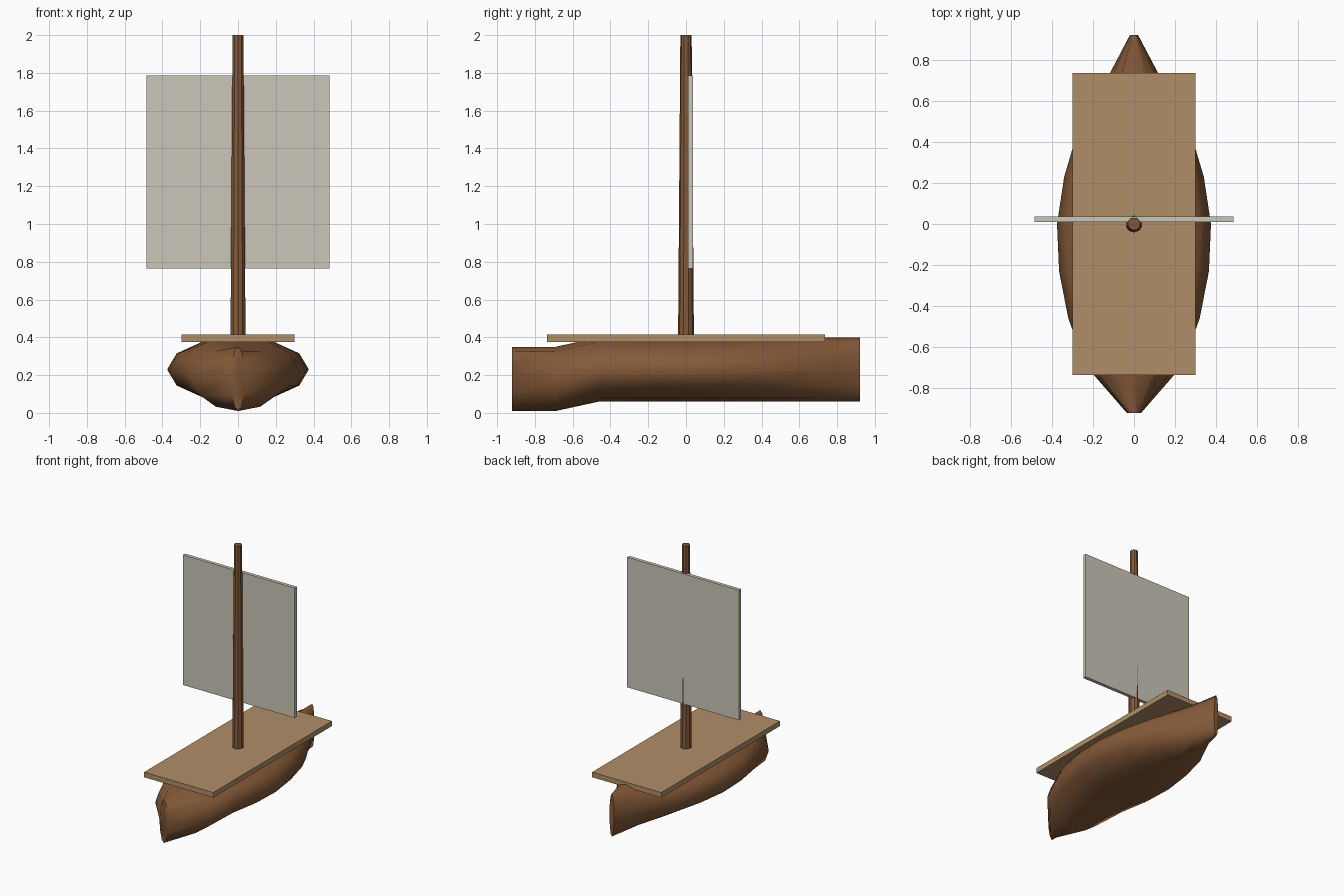
import bpy, bmesh, math

if "Cube" in bpy.data.objects:
    bpy.data.objects.remove(bpy.data.objects["Cube"])


def material(name, rgb):
    m = bpy.data.materials.new(name)
    m.diffuse_color = (*rgb, 1.0)
    m.use_nodes = True
    m.node_tree.nodes["Principled BSDF"].inputs["Base Color"].default_value = m.diffuse_color
    return m


WOOD = material("dark_wood", (0.235, 0.102, 0.040))
PLANK = material("light_wood", (0.434, 0.270, 0.138))
CLOTH = material("sail_cloth", (0.600, 0.565, 0.490))


def add_object(name, bm, mat, smooth_angle=None):
    bmesh.ops.recalc_face_normals(bm, faces=bm.faces)
    mesh = bpy.data.meshes.new(name)
    bm.to_mesh(mesh)
    bm.free()
    mesh.materials.append(mat)
    obj = bpy.data.objects.new(name, mesh)
    bpy.context.collection.objects.link(obj)
    if smooth_angle:
        bpy.ops.object.select_all(action='DESELECT')
        obj.select_set(True)
        bpy.context.view_layer.objects.active = obj
        bpy.ops.object.shade_smooth_by_angle(angle=math.radians(smooth_angle))
    return obj


def loft(rings):
    """Skin a list of closed rings and cap both ends."""
    bm = bmesh.new()
    loops = [[bm.verts.new(p) for p in ring] for ring in rings]
    n = len(loops[0])
    for a, b in zip(loops, loops[1:]):
        for i in range(n):
            j = (i + 1) % n
            bm.faces.new((a[i], a[j], b[j], b[i]))
    bm.faces.new(loops[0])
    bm.faces.new(loops[-1])
    return bm


def box(name, x, y, z, mat):
    bm = loft([[(x[0], y[0], h), (x[1], y[0], h), (x[1], y[1], h), (x[0], y[1], h)]
               for h in z])
    return add_object(name, bm, mat)


# Hull: twelve-sided elliptical sections, evenly spaced, bow dropped slightly
half_widths = [0.035, 0.235, 0.32, 0.365, 0.375, 0.34, 0.272, 0.141, 0.02]
rings = []
for k, w in enumerate(half_widths):
    y = -0.92 + 0.23 * k
    zc = 0.18 if k < 2 else 0.23
    rings.append([(w * math.cos(t), y, zc + 0.17 * math.sin(t))
                  for t in (math.tau * i / 12 for i in range(12))])
add_object("hull", loft(rings), WOOD, 60)

# Deck
box("deck", (-0.30, 0.30), (-0.735, 0.735), (0.375, 0.415), PLANK)

# Tapered mast
rings = [[(r * math.sin(t), -r * math.cos(t), z)
          for t in (math.tau * i / 10 for i in range(10))]
         for r, z in ((0.042, 0.39), (0.03, 2.0))]
add_object("mast", loft(rings), WOOD)

# Square sail
box("sail", (-0.485, 0.485), (0.01, 0.037), (0.765, 1.785), CLOTH)
